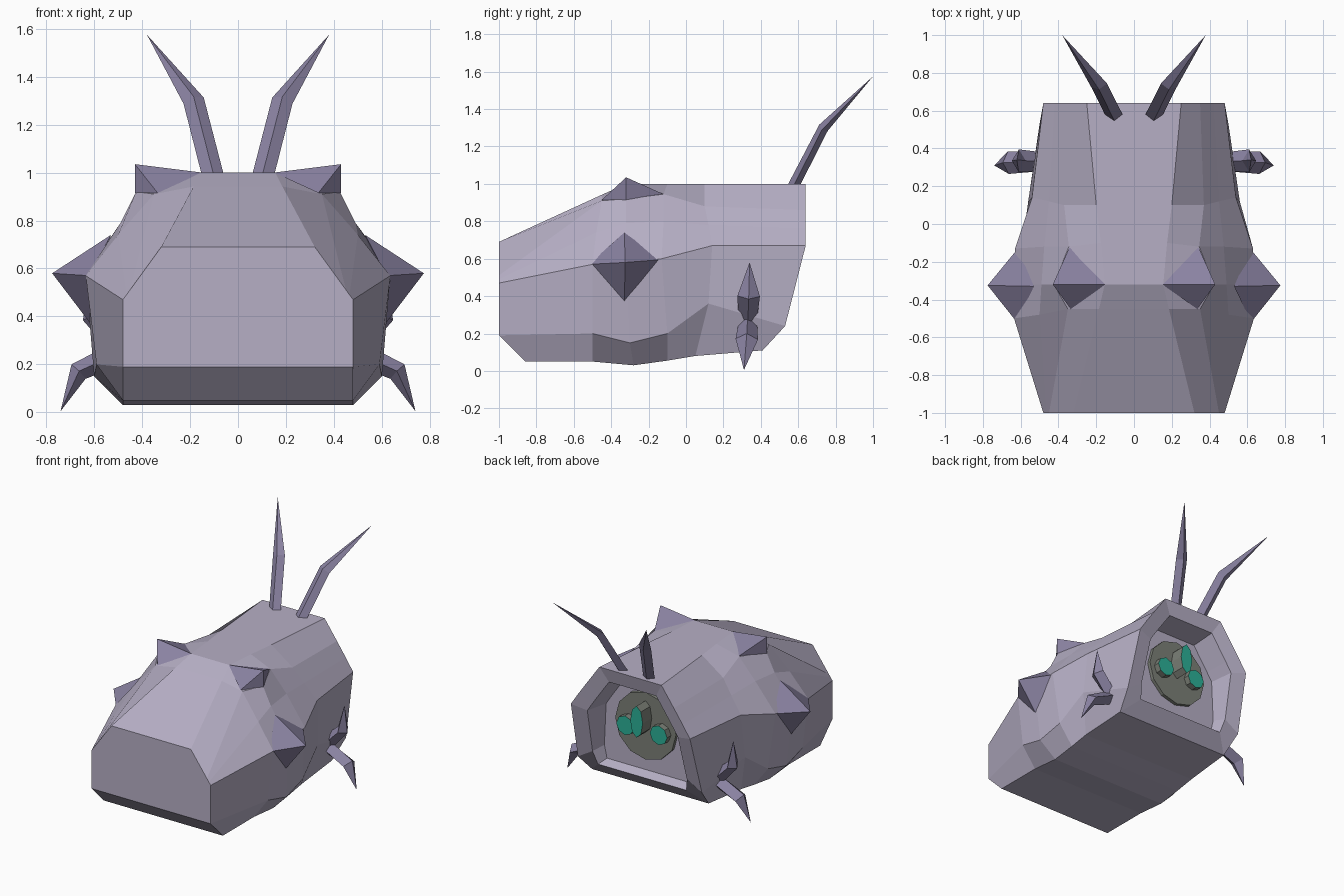
import bpy, bmesh, math
from mathutils import Vector, Matrix

if "Cube" in bpy.data.objects:
    bpy.data.objects.remove(bpy.data.objects["Cube"])


def material(name, rgb):
    m = bpy.data.materials.new(name)
    m.diffuse_color = (*rgb, 1)
    m.use_nodes = True
    m.node_tree.nodes["Principled BSDF"].inputs["Base Color"].default_value = m.diffuse_color
    return m


SHELL = material("pale lavender", (0.47, 0.43, 0.56))
SPIKE = material("dusky violet", (0.255, 0.225, 0.36))
GREY = material("green grey", (0.20, 0.215, 0.185))
TEAL = material("teal", (0.025, 0.44, 0.31))


def finish(bm, name, *mats):
    bmesh.ops.recalc_face_normals(bm, faces=bm.faces)
    me = bpy.data.meshes.new(name)
    bm.to_mesh(me)
    bm.free()
    ob = bpy.data.objects.new(name, me)
    bpy.context.collection.objects.link(ob)
    for m in mats:
        me.materials.append(m)
    return ob


def mirrored(ob):
    ob.modifiers.new("mirror", 'MIRROR')


def bridge(bm, a, b):
    n = len(a)
    for i in range(n):
        bm.faces.new((a[i], a[(i + 1) % n], b[(i + 1) % n], b[i]))


# Head shell: half sections (top, brow, temple, cheek, jaw, underside) front to back
sections = [
    [(.32, -1, .69), (.45, -1, .511), (.465, -1, .49), (.48, -1, .47), (.48, -1, .19), (.48, -.86, .05)],
    [(.185, -.45, .942), (.35, -.45, .91), (.50, -.48, .74), (.635, -.5, .57), (.59, -.5, .20), (.48, -.5, .05)],
    [(.155, -.32, 1), (.425, -.32, .92), (.49, -.32, .79), (.635, -.32, .575), (.60, -.3, .15), (.48, -.28, .03)],
    [(.175, -.1, 1), (.345, -.12, .945), (.475, -.12, .80), (.63, -.13, .6), (.59, -.1, .20), (.48, -.1, .055)],
    [(.2, .1, 1), (.37, .1, .88), (.45, .12, .78), (.54, .14, .67), (.56, .12, .36), (.48, .05, .08)],
    [(.25, .64, 1), (.35, .64, .86), (.42, .64, .76), (.48, .64, .67), (.50, .53, .24), (.47, .41, .11)],
]
# Recessed rear opening: inner lip and back wall follow the last section
lip = []
for x, y, z in sections[-1]:
    zi = .55 + (z - .55) * .77
    lip.append((x * .76, min(.615, .44 + .3 * zi), zi))
wall = [(x * .92, .44, .55 + (z - .55) * .92) for x, y, z in lip]

bm = bmesh.new()
rings = []
for half in sections + [lip, wall]:
    loop = half + [(-x, y, z) for x, y, z in reversed(half)]
    rings.append([bm.verts.new(p) for p in loop])
for a, b in zip(rings, rings[1:]):
    bridge(bm, a, b)
r = rings[0]
bm.faces.new(r[:5] + r[7:])
bm.faces.new((r[4], r[5], r[6], r[7]))
bm.faces.new(rings[-1])
finish(bm, "head_shell", SHELL)


# Pyramid spikes on cheeks and brows
def pyramid(name, base, apex):
    bm = bmesh.new()
    vs = [bm.verts.new(p) for p in base]
    tip = bm.verts.new(apex)
    bm.faces.new(vs)
    for i in range(len(vs)):
        bm.faces.new((vs[i], vs[(i + 1) % len(vs)], tip))
    mirrored(finish(bm, name, SPIKE))


pyramid("cheek_spike",
        [(.53, -.33, .74), (.62, -.52, .57), (.615, -.33, .37), (.615, -.13, .595)],
        (.775, -.325, .58))
pyramid("brow_spike",
        [(.15, -.32, 1.0), (.335, -.45, .915), (.43, -.32, .915), (.34, -.12, .945)],
        (.43, -.32, 1.035))


# Tapered four-sided limbs along a path, ending in a point
def limb(name, path, sizes, ref):
    bm = bmesh.new()
    pts = [Vector(p) for p in path]
    loops = []
    for i, (w, d) in enumerate(sizes):
        t = (pts[i + 1] - pts[max(i - 1, 0)]).normalized()
        u = Vector(ref).cross(t).normalized()
        v = t.cross(u)
        loops.append([bm.verts.new(pts[i] + o)
                      for o in (u * w, v * d, -u * w, -v * d)])
    for a, b in zip(loops, loops[1:]):
        bridge(bm, a, b)
    bm.faces.new(loops[0])
    tip = bm.verts.new(pts[-1])
    for i in range(4):
        bm.faces.new((loops[-1][i], loops[-1][(i + 1) % 4], tip))
    mirrored(finish(bm, name, SPIKE))


limb("horn", [(.10, .565, .97), (.185, .735, 1.30), (.38, 1.0, 1.575)],
     [(.03, .045), (.028, .045)], (1, 0, 0))
limb("upper_claw", [(.49, .33, .28), (.61, .335, .40), (.62, .34, .58)],
     [(.05, .05), (.04, .06)], (0, 1, 0))
limb("lower_claw", [(.49, .33, .25), (.665, .325, .17), (.74, .31, .005)],
     [(.05, .05), (.042, .06)], (0, 1, 0))


# Neck joint inside the opening: grey discs with teal rear caps
def plug(name, x, z, rx, rz, y0, y1, sides, cap):
    bm = bmesh.new()
    bmesh.ops.create_cone(bm, cap_ends=True, segments=sides, radius1=1, radius2=1, depth=1)
    bmesh.ops.transform(bm, verts=bm.verts,
                        matrix=Matrix.Translation((x, (y0 + y1) / 2, z))
                        @ Matrix.Diagonal((rx, y1 - y0, rz, 1))
                        @ Matrix.Rotation(-math.pi / 2, 4, 'X'))
    bm.normal_update()
    for f in bm.faces:
        f.material_index = int(cap and f.calc_center_median().y > y1 - .001)
    finish(bm, name, GREY, TEAL)


plug("neck_disc", 0, .57, .245, .245, .42, .465, 12, False)
plug("neck_core", 0, .64, .05, .115, .44, .57, 8, True)
for side, label in ((1, "left"), (-1, "right")):
    plug("neck_pipe_" + label, side * .135, .555, .07, .07, .44, .51, 8, True)
